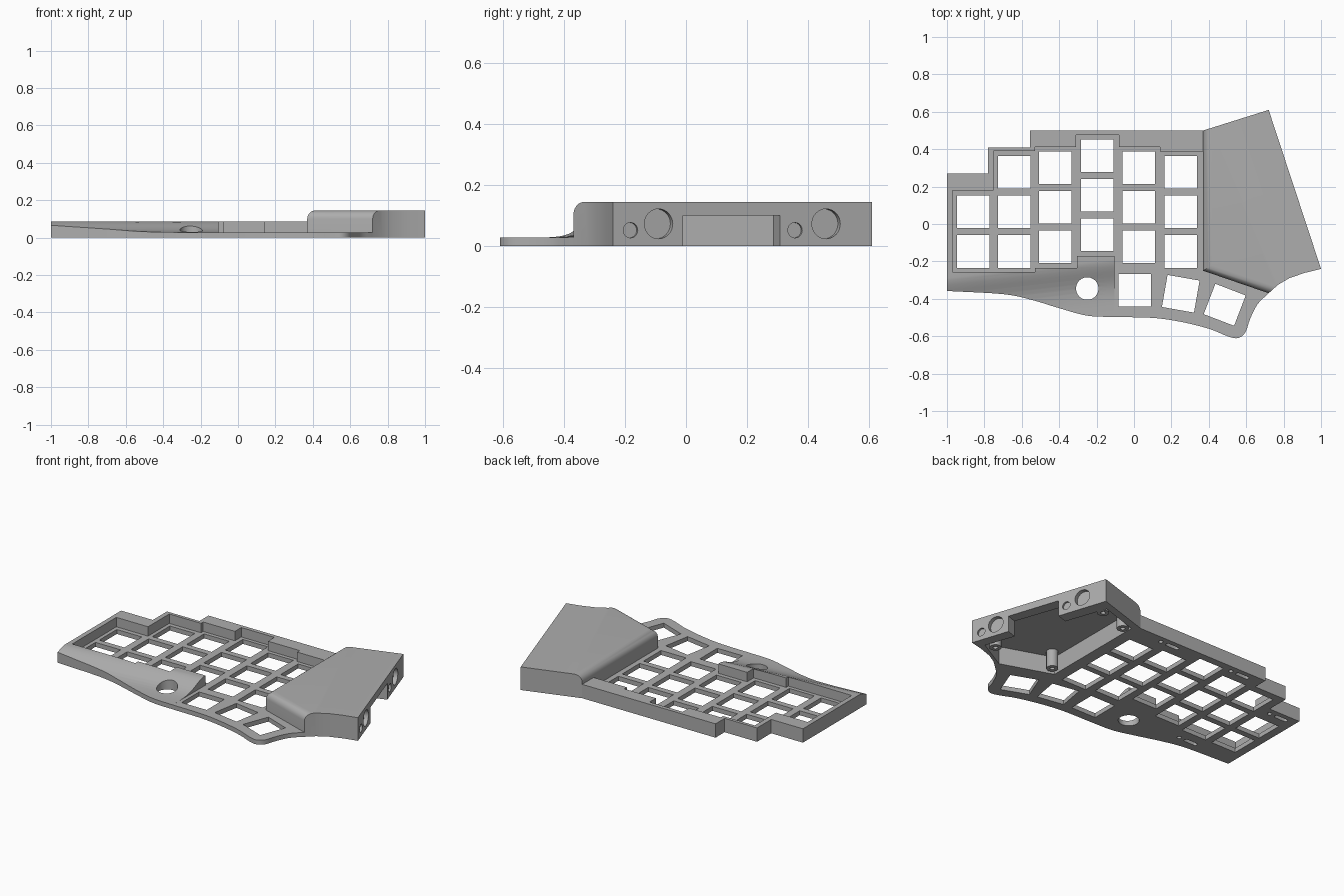
import bpy, bmesh, math
from mathutils import Vector, Matrix

cube = bpy.data.objects.get("Cube")
if cube:
    bpy.data.objects.remove(cube, do_unlink=True)

grey = bpy.data.materials.new("warm_grey")
grey.use_nodes = True
COLOR = (0.42, 0.42, 0.42, 1)
grey.diffuse_color = COLOR
grey.node_tree.nodes["Principled BSDF"].inputs["Base Color"].default_value = COLOR


def finish(name, bm):
    bmesh.ops.recalc_face_normals(bm, faces=bm.faces[:])
    mesh = bpy.data.meshes.new(name)
    bm.to_mesh(mesh)
    bm.free()
    mesh.materials.append(grey)
    ob = bpy.data.objects.new(name, mesh)
    bpy.context.scene.collection.objects.link(ob)
    return ob


def prism_bm(points, low, high, matrix=Matrix()):
    bm = bmesh.new()
    face = bm.faces.new([bm.verts.new((x, y, low)) for x, y in points])
    ext = bmesh.ops.extrude_face_region(bm, geom=[face])
    moved = [g for g in ext["geom"] if isinstance(g, bmesh.types.BMVert)]
    bmesh.ops.translate(bm, verts=moved, vec=(0, 0, high - low))
    bm.transform(matrix)
    return bm


def prism(name, points, low, high, matrix=Matrix()):
    return finish(name, prism_bm(points, low, high, matrix))


def circle(r, x=0, y=0, n=32):
    return [(x + r * math.cos(i * math.tau / n), y + r * math.sin(i * math.tau / n)) for i in range(n)]


def rect(w, h, c=0.0):
    w, h = w / 2, h / 2
    if not c:
        return [(-w, -h), (w, -h), (w, h), (-w, h)]
    pts = []
    for k, (sx, sy) in enumerate([(1, 1), (-1, 1), (-1, -1), (1, -1)]):
        for j in range(5):
            a = (k + j / 4) * math.pi / 2
            pts.append((sx * (w - c) + c * math.cos(a), sy * (h - c) + c * math.sin(a)))
    return pts


def smooth(points, steps=5):
    # Catmull-Rom curve through the points
    p = [Vector(q) for q in points]
    p = [p[0] * 2 - p[1]] + p + [p[-1] * 2 - p[-2]]
    out = []
    for a, b, c, d in zip(p, p[1:], p[2:], p[3:]):
        for i in range(steps):
            t = i / steps
            v = 2 * b + (c - a) * t + (2 * a - 5 * b + 4 * c - d) * t * t + (3 * b - a - 3 * c + d) * t ** 3
            out.append(tuple(v / 2))
    return out + [tuple(points[-1])]


def cut(target, cutters):
    bpy.context.view_layer.objects.active = target
    for c in cutters:
        mod = target.modifiers.new("cut", "BOOLEAN")
        mod.operation, mod.solver, mod.object = "DIFFERENCE", "EXACT", c
        bpy.ops.object.modifier_apply(modifier=mod.name)
        bpy.data.objects.remove(c, do_unlink=True)


def soften(ob):
    bpy.ops.object.select_all(action="DESELECT")
    ob.select_set(True)
    bpy.context.view_layer.objects.active = ob
    bpy.ops.object.shade_smooth_by_angle(angle=math.radians(30))


PLATE, RIM, TOP = 0.028, 0.087, 0.145

# Key frame: stepped back edge and flowing front edge
front_edge = smooth([(0.72, -0.37), (0.66, -0.43), (0.62, -0.51), (0.595, -0.58), (0.555, -0.61),
                     (0.5, -0.6), (0.4, -0.56), (0.25, -0.523), (0.1, -0.502), (-0.1, -0.497),
                     (-0.25, -0.49), (-0.4, -0.45), (-0.55, -0.405), (-0.7, -0.375), (-1, -0.358)])
back_edge = [(-1, 0.27), (-0.78, 0.27), (-0.78, 0.41), (-0.555, 0.41), (-0.555, 0.5), (0.4, 0.5)]
frame = prism("key_frame", front_edge + back_edge + [(0.4, -0.24), (0.72, -0.35)], 0, RIM)

# Sunken key well, open toward the thumb keys
well = [(-0.97, 0.18), (-0.75, 0.18), (-0.75, 0.39), (-0.53, 0.39), (-0.53, 0.412), (-0.31, 0.412),
        (-0.31, 0.475), (-0.08, 0.475), (-0.08, 0.412), (0.14, 0.412), (0.14, 0.387), (0.5, 0.387),
        (0.9, -0.2), (0.9, -0.7), (-0.105, -0.7), (-0.105, -0.17), (-0.305, -0.17), (-0.305, -0.235),
        (-0.53, -0.235), (-0.53, -0.257), (-0.97, -0.257)]
cutters = [prism("well_cutter", well, PLATE, 0.3)]

# Palm slope: bell-shaped profile swept along a slanted line
profile = [(0, 0.3)]
for i in range(19):
    d = i * 0.024
    profile.append((-d, PLATE + (RIM + 0.001 - PLATE) * math.exp(-(d / 0.115) ** 2)))
profile.append((profile[-1][0], 0.3))
sweep = Matrix(((0, 0, 1, 0), (1, 0, 0.111, -0.169), (0, 1, 0, 0), (0, 0, 0, 1)))
cutters.append(prism("slope_cutter", profile, -1.1, -0.1, sweep))

# Key openings by column, then the angled thumb keys
KEY = 0.174
columns = [(-0.86, -0.147, 2), (-0.64, -0.147, 3), (-0.42, -0.122, 3),
           (-0.197, -0.057, 3), (0.025, -0.122, 3), (0.25, -0.147, 3)]
keys = [(x, y + 0.2115 * i, 0) for x, y, n in columns for i in range(n)]
keys += [(0.005, -0.355, 0), (0.25, -0.373, -10), (0.485, -0.432, -21)]
for x, y, a in keys:
    place = Matrix.Translation((x, y, 0)) @ Matrix.Rotation(math.radians(a), 4, "Z")
    cutters.append(prism("key_cutter", rect(KEY, KEY), -0.1, 0.3, place))
cutters.append(prism("round_cutter", circle(0.06, -0.25, -0.345, 48), -0.1, 0.3))

# Shallow slots and screw holes under the rim
for x, y in [(0.1, 0.457), (-0.42, 0.457), (-0.9, 0.227), (-0.68, -0.31)]:
    place = Matrix.Translation((x, y, 0))
    cutters.append(prism("slot_cutter", rect(0.09, 0.025, 0.01), -0.1, 0.02, place))
    cutters.append(prism("screw_cutter", circle(0.013, x + 0.085, y, 16), -0.1, 0.02))
cut(frame, cutters)
soften(frame)

# Controller housing with rounded left and front shoulders
body = [(0.37, -0.25), (0.72, -0.37), (0.77, -0.325), (0.83, -0.29), (0.91, -0.262),
        (1, -0.24), (0.72, 0.61), (0.37, 0.5)]
bm = prism_bm(body, 0, TOP)
bmesh.ops.recalc_face_normals(bm, faces=bm.faces[:])
shoulder = [e for e in bm.edges if all(v.co.z > 0.1 for v in e.verts)
            and any(v.co.x < 0.4 for v in e.verts) and not any(v.co.y > 0.55 for v in e.verts)]
bmesh.ops.bevel(bm, geom=shoulder, offset=0.045, segments=6, profile=0.5,
                affect="EDGES", clamp_overlap=False)
housing = finish("controller_housing", bm)

# Hollow underside
cavity = [(0.41, -0.215), (0.73, -0.325), (0.925, -0.215), (0.66, 0.545), (0.41, 0.465)]
cutters = [prism("cavity_cutter", cavity, -0.1, 0.112)]


def on_wall(a, b, t, z):
    # Frame on a wall: local z points outward, local y points up
    a, b = Vector(a), Vector(b)
    along = (b - a).normalized()
    out = Vector((along.y, -along.x, 0))
    spot = a.lerp(b, t)
    place = Matrix.Translation((spot.x, spot.y, z))
    side = Vector((0, 0, 1)).cross(out)
    return place @ Matrix((side, (0, 0, 1), out)).transposed().to_4x4()


def right_wall(y, z):
    return on_wall((1, -0.24), (0.72, 0.61), (y + 0.24) / 0.85, z)


# Side opening, magnet pockets and screw holes
cutters.append(prism("opening_cutter", rect(0.335, 0.3), -0.085, 0.05, right_wall(0.15, -0.05)))
for y in (-0.09, 0.46):
    cutters.append(prism("magnet_cutter", circle(0.049), -0.025, 0.05, right_wall(y, 0.073)))
    cutters.append(prism("notch_cutter", circle(0.013, -0.038, -0.038, 16), -0.02, 0.05, right_wall(y, 0.073)))
for y in (-0.182, 0.358):
    cutters.append(prism("bolt_head_cutter", circle(0.025), -0.012, 0.05, right_wall(y, 0.052)))
    cutters.append(prism("bolt_cutter", circle(0.012, n=16), -0.04, 0.05, right_wall(y, 0.052)))

# Cable socket in the back wall
port = on_wall((0.72, 0.61), (0.37, 0.5), 0.63, 0.065)
cutters.append(prism("port_rim_cutter", rect(0.16, 0.068, 0.02), -0.015, 0.05, port))
cutters.append(prism("port_cutter", rect(0.12, 0.042, 0.018), -0.08, 0.05, port))
cut(housing, cutters)
soften(housing)

# Hollow mounting posts inside the housing
for i, (x, y) in enumerate([(0.46, -0.175), (0.86, -0.2), (0.645, 0.495), (0.445, 0.43)]):
    post = prism("mounting_post_%d" % (i + 1), circle(0.034, x, y), 0.002, 0.12)
    cut(post, [prism("post_cutter", circle(0.014, x, y, 16), -0.1, 0.08)])
    soften(post)
